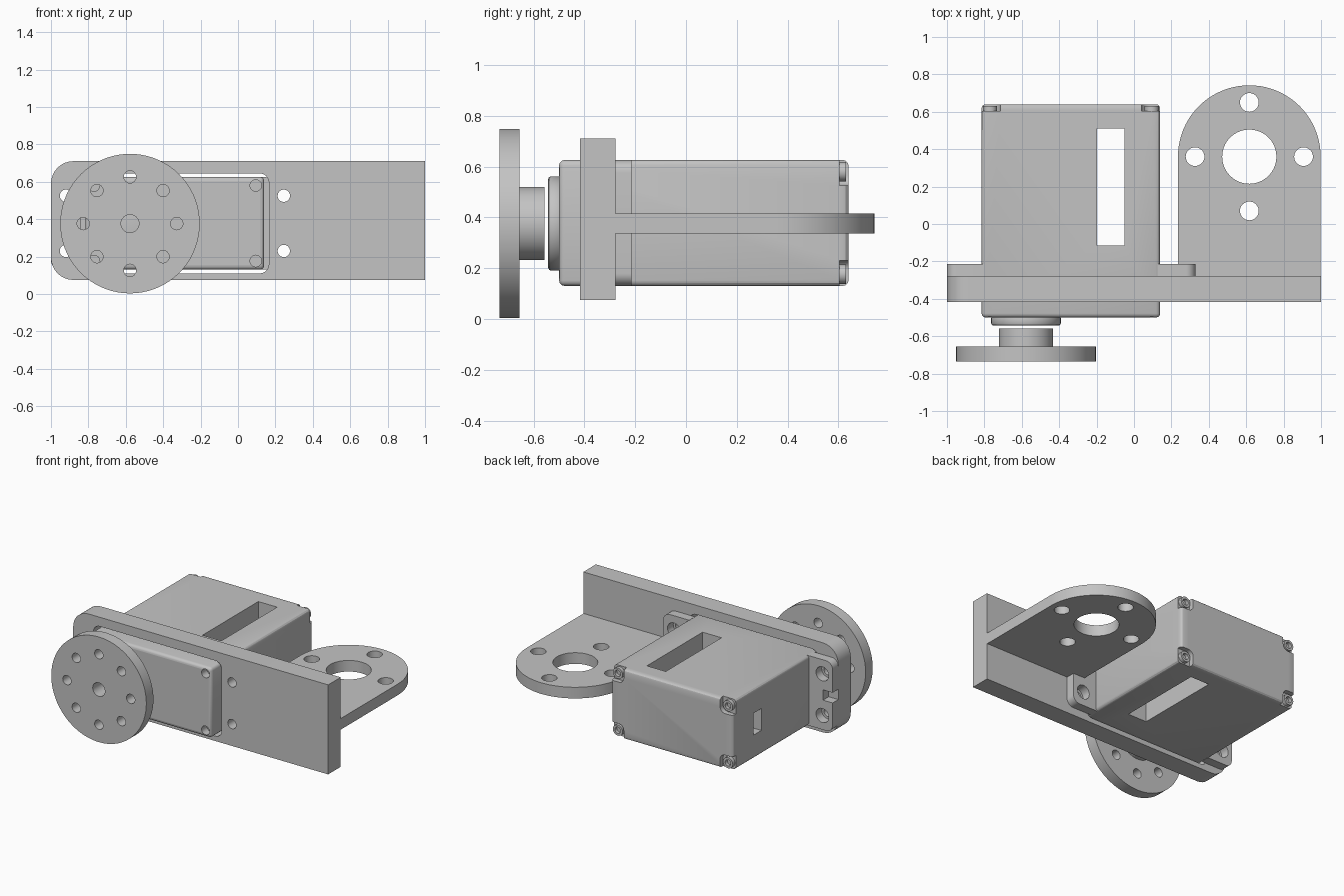
import bpy, bmesh, math
from mathutils import Vector

if "Cube" in bpy.data.objects:
    bpy.data.objects.remove(bpy.data.objects["Cube"])

grey = bpy.data.materials.new("plain_grey")
grey.diffuse_color = (0.55, 0.55, 0.55, 1)
grey.use_nodes = True
grey.node_tree.nodes["Principled BSDF"].inputs["Base Color"].default_value = grey.diffuse_color


def prism(name, pts, axis, a, b):
    """Extrude a 2D outline along an axis: x uses (y,z), y uses (x,z), z uses (x,y)."""
    def place(p, t):
        return {'x': (t, p[0], p[1]), 'y': (p[0], t, p[1]), 'z': (p[0], p[1], t)}[axis]
    bm = bmesh.new()
    face = bm.faces.new([bm.verts.new(place(p, a)) for p in pts])
    top = bmesh.ops.extrude_face_region(bm, geom=[face])
    shift = Vector(place((0, 0), b - a))
    bmesh.ops.translate(bm, vec=shift,
                        verts=[g for g in top['geom'] if isinstance(g, bmesh.types.BMVert)])
    bmesh.ops.recalc_face_normals(bm, faces=bm.faces)
    me = bpy.data.meshes.new(name)
    bm.to_mesh(me)
    bm.free()
    me.materials.append(grey)
    ob = bpy.data.objects.new(name, me)
    bpy.context.collection.objects.link(ob)
    return ob


def arc(cx, cy, r, a0, a1, n):
    return [(cx + r * math.cos(math.radians(a0 + (a1 - a0) * i / n)),
             cy + r * math.sin(math.radians(a0 + (a1 - a0) * i / n))) for i in range(n + 1)]


def circle(cx, cy, r, n=32):
    return arc(cx, cy, r, 0, 360, n)[:-1]


def rect(x0, x1, y0, y1, radii=(0, 0, 0, 0)):
    """Rectangle with corner radii in order: right-top, left-top, left-bottom, right-bottom."""
    pts = []
    corners = ((x1, y1, -1, -1), (x0, y1, 1, -1), (x0, y0, 1, 1), (x1, y0, -1, 1))
    for i, (x, y, sx, sy) in enumerate(corners):
        r = radii[i]
        pts += arc(x + sx * r, y + sy * r, r, 90 * i, 90 * i + 90, 8) if r else [(x, y)]
    return pts


def bake(ob):
    dg = bpy.context.evaluated_depsgraph_get()
    me = bpy.data.meshes.new_from_object(ob.evaluated_get(dg))
    ob.modifiers.clear()
    ob.data = me


def bevel(ob, width, segments=3):
    m = ob.modifiers.new("bevel", 'BEVEL')
    m.width, m.segments, m.limit_method = width, segments, 'ANGLE'
    m.angle_limit = math.radians(40)
    bake(ob)


def cut(ob, cutters):
    for c in cutters:
        m = ob.modifiers.new("cut", 'BOOLEAN')
        m.operation, m.solver, m.object = 'DIFFERENCE', 'EXACT', c
    bake(ob)
    for c in cutters:
        bpy.data.objects.remove(c)


CX, CZ = -0.5775, 0.376                 # output axis
HOLE_X, HOLE_Z = (-0.92, 0.245), (0.23, 0.525)

# Bracket upright plate with body opening and screw holes
plate = prism("bracket_plate", rect(-1, 1, 0.075, 0.71, (0, 0.12, 0.12, 0)), 'y', -0.418, -0.278)
cut(plate, [prism("c", rect(-0.842, 0.165, 0.11, 0.645, (0.05,) * 4), 'y', -0.6, -0.1)] +
    [prism("c", circle(x, z, 0.033), 'y', -0.6, -0.1) for x in HOLE_X for z in HOLE_Z])

# Bracket rounded tab with its ring of holes
tab_pts = [(0.235, -0.279), (0.998, -0.279)] + arc(0.6165, 0.36, 0.3815, 0, 180, 40)
tab = prism("bracket_tab", tab_pts, 'z', 0.337, 0.416)
tab_holes = [(0.6165, 0.36, 0.145)] + [
    (0.6165 + 0.29 * math.cos(k * math.pi / 2), 0.36 + 0.29 * math.sin(k * math.pi / 2), 0.05)
    for k in range(4)]
cut(tab, [prism("c", circle(x, y, r, 40), 'z', 0.2, 0.6) for x, y, r in tab_holes])

# Motor case: window through top and bottom, side slot, corner notches and screw wells
body = prism("motor_case", rect(-0.815, 0.14, 0.13, 0.626), 'y', -0.5, 0.64)
bevel(body, 0.022)
cutters = [prism("c", rect(-0.198, -0.05, -0.115, 0.51), 'z', 0, 0.8),
           prism("c", rect(0.32, 0.41, 0.30, 0.455), 'x', -0.9, -0.7)]
SCREWS = [(x, z) for x in (-0.77, 0.095) for z in (0.176, 0.58)]
for x, z in SCREWS:
    sx, sz = (1 if x > -0.3 else -1), (1 if z > 0.37 else -1)
    xs = sorted((x - sx * 0.055, x + sx * 0.2))
    zs = sorted((z - sz * 0.055, z + sz * 0.2))
    radii = [0, 0, 0, 0]
    inner = {(1, 1): 2, (-1, 1): 3, (-1, -1): 0, (1, -1): 1}[(sx, sz)]
    radii[inner] = 0.04
    cutters.append(prism("c", rect(*xs, *zs, radii), 'y', 0.605, 0.8))
    cutters.append(prism("c", circle(x, z, 0.031, 24), 'y', -0.6, -0.44))
cut(body, cutters)

# Rear corner screws
for i, (x, z) in enumerate(SCREWS):
    screw = prism("case_screw_%d" % (i + 1), circle(x, z, 0.038, 24), 'y', 0.59, 0.63)
    cut(screw, [prism("c", circle(x, z, 0.022, 16), 'y', 0.606, 0.7)])

# Mounting ears with screw holes and a slot in the outer edge
for name, x0, x1, hx, slot in (("left_ear", -1, -0.80, HOLE_X[0], (-1.1, -0.925)),
                               ("right_ear", 0.125, 0.328, HOLE_X[1], (0.25, 0.5))):
    r = 0.05
    radii = (0, r, r, 0) if x0 < -0.5 else (r, 0, 0, r)
    ear = prism(name, rect(x0, x1, 0.13, 0.626, radii), 'y', -0.278, -0.214)
    cut(ear, [prism("c", circle(hx, z, 0.05, 24), 'y', -0.4, -0.1) for z in HOLE_Z] +
        [prism("c", rect(*slot, 0.34, 0.413), 'y', -0.4, -0.1)])

# Round boss on the case front
boss = prism("output_boss", circle(CX, CZ, 0.186, 48), 'y', -0.543, -0.49)
bevel(boss, 0.012, 2)

# Output hub and horn disc with a ring of eight holes
hub = prism("output_hub", circle(CX, CZ, 0.144, 48), 'y', -0.656, -0.558)
cut(hub, [prism("c", circle(CX, CZ, 0.048), 'y', -0.8, -0.5)])
disc = prism("horn_disc", circle(CX, CZ, 0.373, 72), 'y', -0.735, -0.655)
cut(disc, [prism("c", circle(CX, CZ, 0.048), 'y', -0.9, -0.5)] +
    [prism("c", circle(CX + 0.25 * math.cos(k * math.pi / 4),
                       CZ + 0.25 * math.sin(k * math.pi / 4), 0.033, 24), 'y', -0.9, -0.5)
     for k in range(8)])

# Smooth round surfaces, keep hard edges crisp
for ob in bpy.context.collection.objects:
    ob.data.shade_smooth()
    ob.data.set_sharp_from_angle(angle=math.radians(30))
